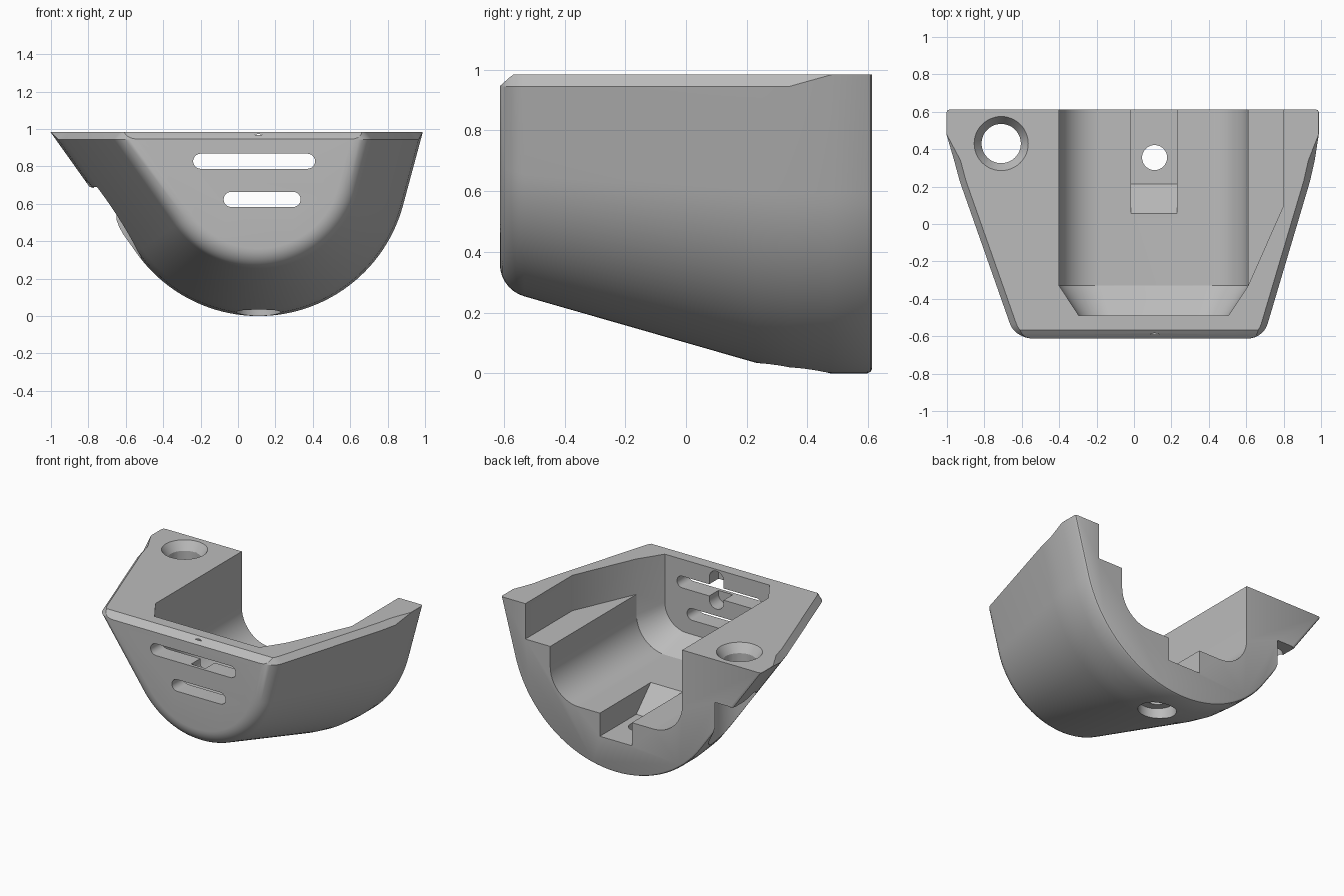
import bpy, bmesh
from math import sin, cos, pi, radians, atan2
from mathutils import Vector

default_cube = bpy.data.objects.get("Cube")
if default_cube:
    bpy.data.objects.remove(default_cube, do_unlink=True)

grey = bpy.data.materials.new("plain_grey")
grey.use_nodes = True
tone = (0.5, 0.5, 0.5, 1)
grey.diffuse_color = tone
grey.node_tree.nodes["Principled BSDF"].inputs["Base Color"].default_value = tone

CX, CZ, R, TOP, BACK = 0.11, 0.8, 0.8, 0.985, 0.613


def loft(name, rings):
    """Closed solid skinned through rings of equal point count."""
    bm = bmesh.new()
    loops = [[bm.verts.new(p) for p in ring] for ring in rings]
    n = len(loops[0])
    for a, b in zip(loops, loops[1:]):
        for i in range(n):
            j = (i + 1) % n
            bm.faces.new((a[i], a[j], b[j], b[i]))
    bm.faces.new(loops[0])
    bm.faces.new(loops[-1])
    bmesh.ops.recalc_face_normals(bm, faces=bm.faces)
    mesh = bpy.data.meshes.new(name)
    bm.to_mesh(mesh)
    bm.free()
    ob = bpy.data.objects.new(name, mesh)
    bpy.context.collection.objects.link(ob)
    mesh.materials.append(grey)
    return ob


def place(axis, a, b, h):
    return {"x": (h, a, b), "y": (a, h, b), "z": (a, b, h)}[axis]


def prism(name, axis, outline, lo, hi):
    return loft(name, [[place(axis, a, b, h) for a, b in outline] for h in (lo, hi)])


def arc(cx, cy, r, start, end, steps):
    return [(cx + r * cos(start + (end - start) * i / steps),
             cy + r * sin(start + (end - start) * i / steps)) for i in range(steps + 1)]


def circle(cx, cy, r):
    return arc(cx, cy, r, 0, 2 * pi, 48)[:-1]


def stadium(x0, x1, z0, z1):
    """Rounded slot outline, long in either direction."""
    r = min(x1 - x0, z1 - z0) / 2
    if x1 - x0 > z1 - z0:
        return (arc(x1 - r, z0 + r, r, -pi / 2, pi / 2, 12)
                + arc(x0 + r, z0 + r, r, pi / 2, 3 * pi / 2, 12))
    return (arc(x0 + r, z1 - r, r, 0, pi, 12)
            + arc(x0 + r, z0 + r, r, pi, 2 * pi, 12))


# Body section: an arc with a tangent wall on each side, shrunk by inset d
LEFT = pi + atan2(0.58, 0.815)
RIGHT = 2 * pi - atan2(0.26, 0.965)


def body_ring(y, d, z_side, z_top):
    pts = arc(CX, CZ, R - d, LEFT, RIGHT, 48)

    def wall_x(p, angle, z):
        t = Vector((-sin(angle), cos(angle)))
        return p[0] + t.x * (z - p[1]) / t.y
    c = 0.85 * (z_top - z_side)
    xl, xr = (wall_x(p, a, z_side) for p, a in ((pts[0], LEFT), (pts[-1], RIGHT)))
    pts = [(xl + c, z_top), (xl, z_side)] + pts + [(xr, z_side), (xr - c, z_top)]
    return [(x, y, z) for x, z in pts]


SIDE = 0.945
rings = [body_ring(BACK, 0.016, TOP - 0.001, TOP),
         body_ring(BACK - 0.005, 0.005, TOP - 0.001, TOP),
         body_ring(BACK - 0.016, 0, TOP - 0.001, TOP),
         body_ring(0.48, 0, TOP - 0.001, TOP),
         body_ring(0.34, 0.011, SIDE, TOP),
         body_ring(0.23, 0.035, SIDE, TOP)]
# Rounded front edge
r_front = 0.11
d_start = 0.254
for deg in (16, 26, 36, 47, 58, 69, 80, 90):
    phi = radians(deg)
    y = -BACK + r_front * (1 - sin(phi))
    d = d_start + r_front * (cos(radians(16)) - cos(phi))
    drop = max(0, -0.57 - y) * 0.9
    rings.append(body_ring(y, d, SIDE, max(SIDE + 0.001, TOP - drop)))
body = loft("cradle_body", rings)


# Main channel with rounded floor corners and a tapered front end
def channel_ring(y, e):
    x0, x1, z0, r = -0.4 + e, 0.61 - e, 0.38 + e, 0.22 - e * 0.5
    pts = ([(x0, 1.2)] + arc(x0 + r, z0 + r, r, pi, 1.5 * pi, 12)
           + arc(x1 - r, z0 + r, r, 1.5 * pi, 2 * pi, 12) + [(x1, 1.2)])
    return [(x, y, z) for x, z in pts]


HX, HY = -0.71, 0.43
cutters = [
    loft("channel_cut", [channel_ring(0.7, 0), channel_ring(-0.33, 0),
                         channel_ring(-0.49, 0.105)]),
    # Ledge on the left wall
    prism("ledge_cut", "z", [(0.4, 0.7), (0.8, 0.7), (0.8, 0.1), (0.61, -0.33),
                             (0.4, -0.3)], 0.74, 1.3),
    # Floor groove with a ramp at its front end
    prism("groove_cut", "x", [(0.7, 0.22), (0.215, 0.22), (0.055, 0.381),
                              (0.055, 0.5), (0.7, 0.5)], -0.015, 0.23),
    # Floor hole and its wide recess below
    prism("floor_hole_cut", "z", circle(CX, 0.355, 0.067), -0.1, 0.4),
    prism("floor_recess_cut", "z", circle(CX, 0.355, 0.12), -0.1, 0.1),
    # Flange hole, countersink and clearance below
    prism("flange_hole_cut", "z", circle(HX, HY, 0.105), 0.3, 1.2),
    loft("countersink_cut", [[(x, y, z) for x, y in circle(HX, HY, r)]
                             for z, r in ((0.92, 0.1), (1.0, 0.155))]),
    prism("clearance_cut", "z", circle(HX, HY, 0.193), -0.1, 0.69),
    # Front vent slots and the recess behind them
    prism("upper_slot_cut", "y", stadium(-0.24, 0.412, 0.787, 0.868), -0.8, -0.4),
    prism("lower_slot_cut", "y", stadium(-0.077, 0.335, 0.583, 0.664), -0.8, -0.4),
    prism("recess_cut", "y", stadium(0.055, 0.165, 0.71, 0.973), -0.59, -0.45),
]

bpy.context.view_layer.objects.active = body
for cutter in cutters:
    cutter.hide_render = True
    mod = body.modifiers.new(cutter.name, "BOOLEAN")
    mod.operation = "DIFFERENCE"
    mod.solver = "EXACT"
    mod.object = cutter
    bpy.ops.object.modifier_apply(modifier=mod.name)
    bpy.data.objects.remove(cutter, do_unlink=True)

bpy.ops.object.select_all(action="DESELECT")
body.select_set(True)
bpy.ops.object.shade_smooth_by_angle(angle=radians(25))
